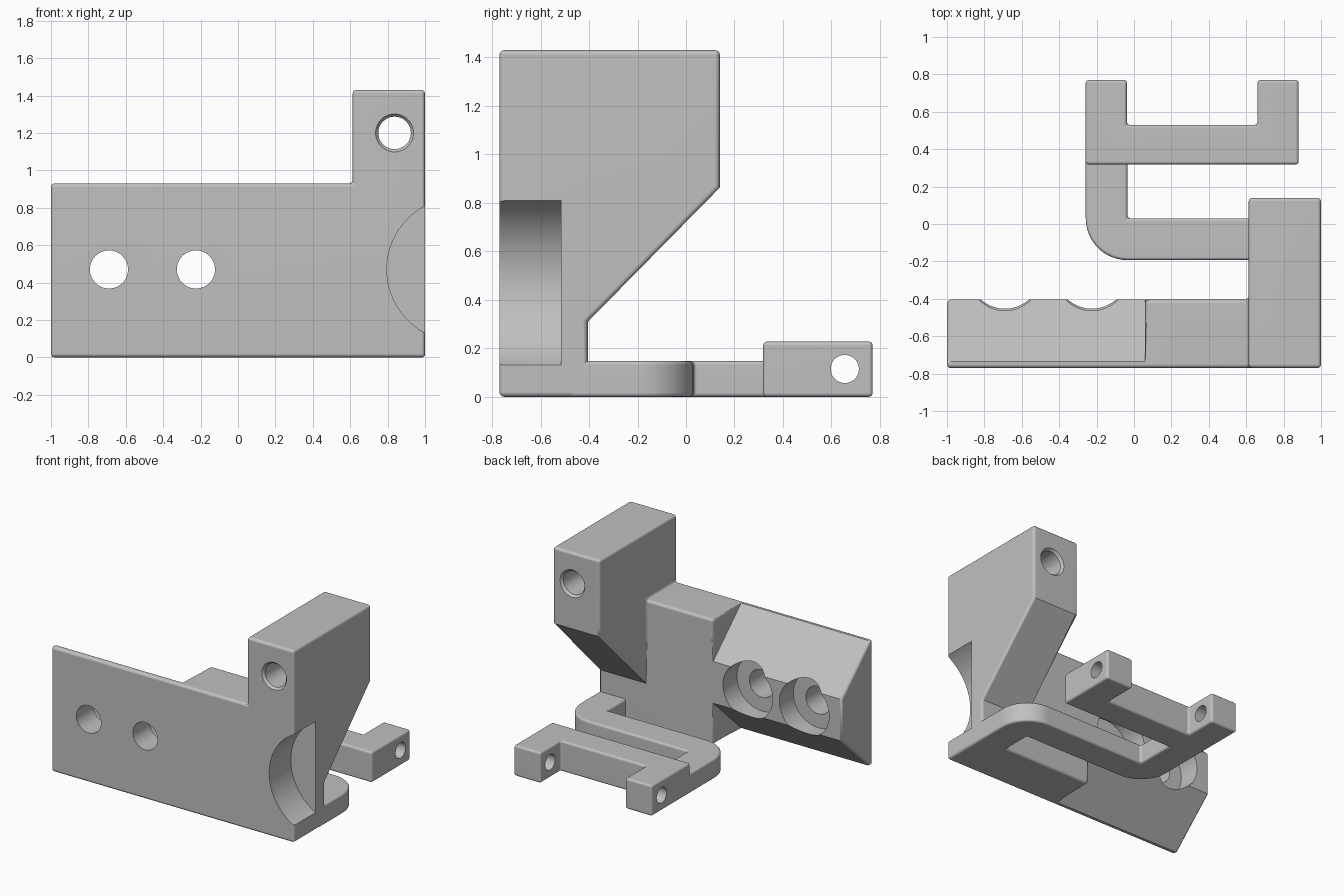
import bpy, bmesh, math
from mathutils import Matrix, Vector

if "Cube" in bpy.data.objects:
    bpy.data.objects.remove(bpy.data.objects["Cube"], do_unlink=True)

grey = bpy.data.materials.new("light_grey")
grey.use_nodes = True
grey.diffuse_color = (0.53, 0.53, 0.53, 1)
grey.node_tree.nodes["Principled BSDF"].inputs["Base Color"].default_value = grey.diffuse_color


def make_object(name, bm):
    bmesh.ops.recalc_face_normals(bm, faces=bm.faces)
    mesh = bpy.data.meshes.new(name)
    bm.to_mesh(mesh)
    bm.free()
    mesh.materials.append(grey)
    obj = bpy.data.objects.new(name, mesh)
    bpy.context.collection.objects.link(obj)
    return obj


def prism(name, points, axis, start, end):
    """Extrude a flat outline along one axis."""
    place = {"x": lambda a, b: (start, a, b),
             "y": lambda a, b: (a, start, b),
             "z": lambda a, b: (a, b, start)}[axis]
    bm = bmesh.new()
    face = bm.faces.new([bm.verts.new(place(*p)) for p in points])
    moved = bmesh.ops.extrude_face_region(bm, geom=[face])["geom"]
    shift = Vector([end - start if axis == k else 0 for k in "xyz"])
    bmesh.ops.translate(bm, vec=shift, verts=[v for v in moved if isinstance(v, bmesh.types.BMVert)])
    return make_object(name, bm)


def box(name, x0, x1, y0, y1, z0, z1):
    return prism(name, [(x0, y0), (x1, y0), (x1, y1), (x0, y1)], "z", z0, z1)


def bore(name, start, end, r1, r2=None, sides=48):
    """Round or tapered cutter between two points."""
    start, end = Vector(start), Vector(end)
    line = end - start
    turn = line.to_track_quat("Z", "Y").to_matrix().to_4x4()
    bm = bmesh.new()
    bmesh.ops.create_cone(bm, cap_ends=True, segments=sides, radius1=r1, radius2=r2 or r1,
                          depth=line.length,
                          matrix=Matrix.Translation((start + end) / 2) @ turn)
    return make_object(name, bm)


def apply(obj, mod):
    bpy.ops.object.select_all(action="DESELECT")
    bpy.context.view_layer.objects.active = obj
    obj.select_set(True)
    bpy.ops.object.modifier_apply(modifier=mod.name)


def cut(obj, *cutters):
    for cutter in cutters:
        mod = obj.modifiers.new("cut", "BOOLEAN")
        mod.operation, mod.solver, mod.object = "DIFFERENCE", "EXACT", cutter
        apply(obj, mod)
        bpy.data.objects.remove(cutter, do_unlink=True)


def round_edges(obj, width=0.02):
    mod = obj.modifiers.new("round", "BEVEL")
    mod.width, mod.segments = width, 3
    mod.limit_method, mod.angle_limit = "ANGLE", math.radians(55)
    apply(obj, mod)


def finish(obj):
    bpy.ops.object.select_all(action="DESELECT")
    bpy.context.view_layer.objects.active = obj
    obj.select_set(True)
    bpy.ops.object.shade_smooth_by_angle(angle=math.radians(35))
    mod = obj.modifiers.new("even_normals", "WEIGHTED_NORMAL")
    mod.keep_sharp = True


def arc(cx, cy, r, a0, a1, steps=12):
    return [(cx + r * math.cos(math.radians(a0 + (a1 - a0) * i / steps)),
             cy + r * math.sin(math.radians(a0 + (a1 - a0) * i / steps))) for i in range(steps + 1)]


# Bracket body: plate and tall block carved from one solid
FRONT, BACK, TOP, STEP = -0.77, -0.405, 0.93, 0.613
body = box("bracket_body", -1, 1, FRONT, 0.14, 0, 1.43)
cut(body,
    box("behind_plate", -1.2, STEP, BACK, 0.4, -0.2, 1.6),
    box("above_plate", -1.2, STEP, -1, 0.4, TOP, 1.6),
    prism("under_block", [(0.34, 1.067), (BACK, 0.31), (BACK, -0.2), (0.34, -0.2)], "x", 0.4, 1.2))

# Sloped back faces on the outer half of the plate
for side in (-1, 1):
    mid = TOP / 2
    slope = [(BACK, mid + side * 0.155), (-0.735, mid + side * mid),
             (-0.935, mid + side * (mid + 0.19)), (0, mid + side * (mid + 0.19)), (0, mid + side * 0.155)]
    slope[2] = (-0.735 - 0.2 * 0.33 / 0.31, mid + side * (mid + 0.2))
    cut(body, prism("slope_cutter", slope, "x", -1.2, 0.06))
round_edges(body)

# Counterbored screw holes through the plate
for x in (-0.69, -0.225):
    cut(body,
        bore("counterbore", (x, -0.57, 0.47), (x, 0, 0.47), 0.205),
        bore("screw_hole", (x, -1, 0.47), (x, 0, 0.47), 0.102))

# Hole through the tall block, with eased rims, and the round side recess
hx, hz = 0.837, 1.2
cut(body,
    bore("block_hole", (hx, -1, hz), (hx, 0.4, hz), 0.087),
    bore("front_rim", (hx, FRONT - 0.01, hz), (hx, FRONT + 0.02, hz), 0.11, 0.085),
    bore("back_rim", (hx, 0.15, hz), (hx, 0.12, hz), 0.11, 0.085),
    bore("side_recess", (1.18, -1, 0.47), (1.18, -0.515, 0.47), 0.384, sides=96))
finish(body)

# Curved flat arm
arm_outline = ([(1, -0.48)] + arc(0.78, -0.19, 0.22, 0, 90)
               + [(-0.035, 0.03), (-0.035, 0.4), (-0.258, 0.4)]
               + arc(-0.035, 0.03, 0.223, 180, 270)
               + [(0.78, -0.193), (0.78, -0.48)])
arm = prism("curved_arm", arm_outline, "z", 0, 0.148)
round_edges(arm, 0.016)
finish(arm)

# Fork with two drilled prongs
L, R, P = -0.258, 0.88, 0.22
fork = prism("fork", [(L, 0.318), (R, 0.318), (R, 0.77), (R - P, 0.77), (R - P, 0.53),
                      (L + P, 0.53), (L + P, 0.77), (L, 0.77)], "z", 0, 0.228)
round_edges(fork, 0.016)
cut(fork, bore("pin_hole", (-1, 0.655, 0.115), (1.2, 0.655, 0.115), 0.058))
finish(fork)
